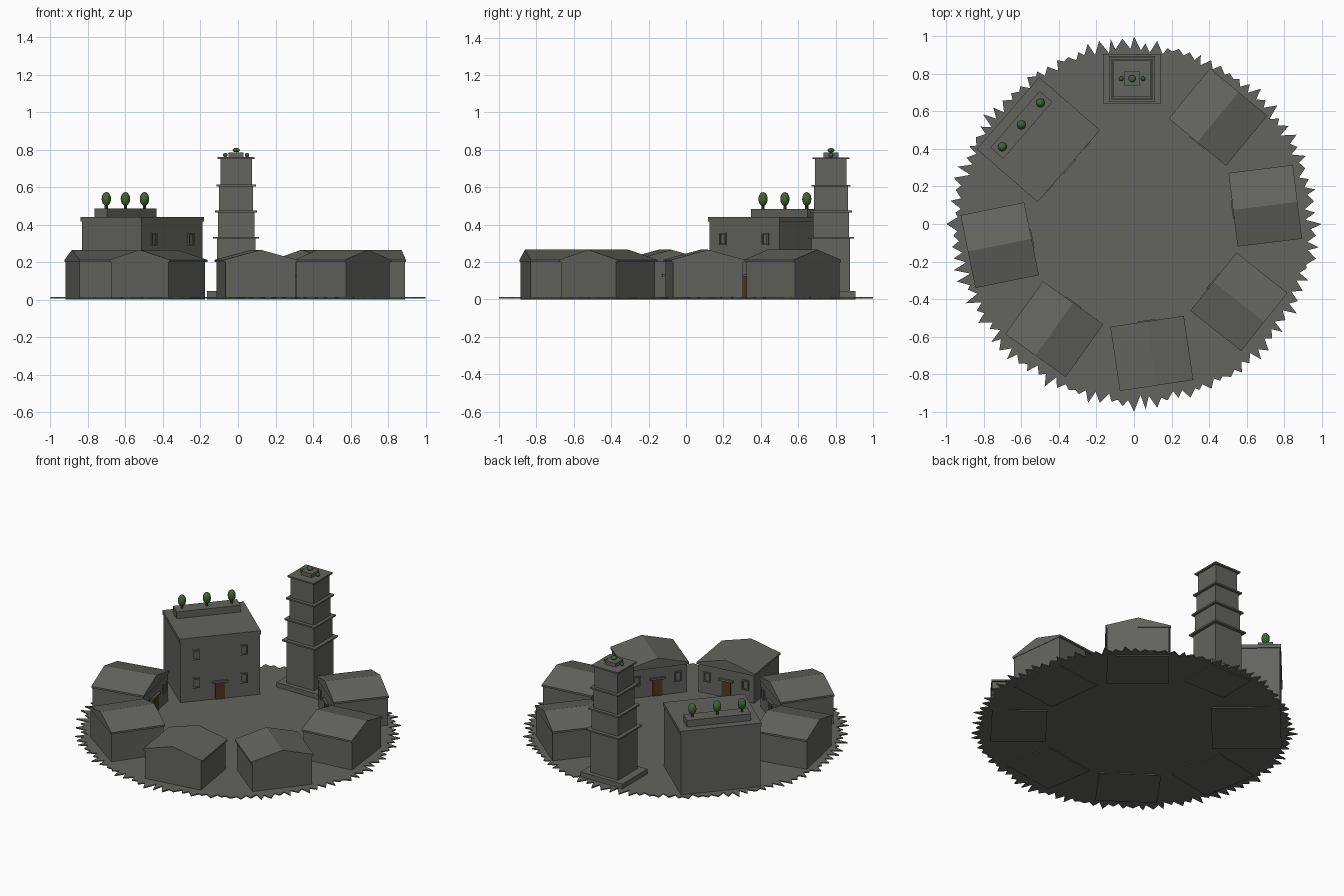
import bpy, bmesh, math, random
from mathutils import Matrix, Vector

if "Cube" in bpy.data.objects:
    bpy.data.objects.remove(bpy.data.objects["Cube"])

random.seed(4)


def material(name, rgb):
    m = bpy.data.materials.new(name)
    m.diffuse_color = (*rgb, 1)
    m.use_nodes = True
    m.node_tree.nodes["Principled BSDF"].inputs["Base Color"].default_value = m.diffuse_color
    return m


STONE = material("grey_stone", (0.125, 0.125, 0.115))
WOOD = material("brown_wood", (0.075, 0.042, 0.012))
LEAF = material("green_leaf", (0.05, 0.125, 0.03))


def finish(name, bm, mat, frame=Matrix()):
    bmesh.ops.recalc_face_normals(bm, faces=bm.faces)
    me = bpy.data.meshes.new(name)
    bm.to_mesh(me)
    bm.free()
    me.materials.append(mat)
    ob = bpy.data.objects.new(name, me)
    ob.matrix_world = frame
    bpy.context.collection.objects.link(ob)
    return ob


def boxes(name, mat, parts, frame=Matrix()):
    """One object from boxes given as (x0, x1, y0, y1, z0, z1)."""
    bm = bmesh.new()
    for x0, x1, y0, y1, z0, z1 in parts:
        m = Matrix.Translation(((x0 + x1) / 2, (y0 + y1) / 2, (z0 + z1) / 2))
        bmesh.ops.create_cube(bm, size=1, matrix=m @ Matrix.Diagonal((x1 - x0, y1 - y0, z1 - z0, 1)))
    return finish(name, bm, mat, frame)


def prism(name, mat, profile, x0, x1, frame):
    """Extrude a (y, z) outline from x0 to x1."""
    bm = bmesh.new()
    f = bm.faces.new([bm.verts.new((x0, y, z)) for y, z in profile])
    r = bmesh.ops.extrude_face_region(bm, geom=[f])
    verts = [v for v in r["geom"] if isinstance(v, bmesh.types.BMVert)]
    bmesh.ops.translate(bm, verts=verts, vec=(x1 - x0, 0, 0))
    return finish(name, bm, mat, frame)


def ball(name, pos, rx, rz, frame=Matrix()):
    bm = bmesh.new()
    m = Matrix.Translation(pos) @ Matrix.Diagonal((rx, rx, rz, 1))
    bmesh.ops.create_uvsphere(bm, u_segments=14, v_segments=10, radius=1, matrix=m)
    for f in bm.faces:
        f.smooth = True
    return finish(name, bm, LEAF, frame)


def window(name, x, y, z, frame):
    """Raised frame on a wall that faces local -x."""
    w, h, t, d = 0.023, 0.033, 0.008, 0.008
    boxes(name, STONE, [(x - d, x, y - w, y - w + t, z - h, z + h),
                        (x - d, x, y + w - t, y + w, z - h, z + h),
                        (x - d, x, y - w, y + w, z + h - t, z + h),
                        (x - d, x, y - w, y + w, z - h, z - h + t)], frame)


def door(name, x, frame):
    boxes(name, WOOD, [(x - 0.006, x, -0.03, 0.03, 0.012, 0.122)], frame)
    boxes(name + "_lintel", STONE, [(x - 0.014, x, -0.05, 0.05, 0.122, 0.135)], frame)


def place(x, y, degrees):
    return Matrix.Translation((x, y, 0)) @ Matrix.Rotation(math.radians(degrees), 4, "Z")


# Ground: thin disc with a ragged saw-tooth rim
bm = bmesh.new()
teeth = 100
rim = []
for i in range(teeth):
    a = 2 * math.pi * i / teeth
    step = 2 * math.pi / teeth
    tip = 1.0 if i % 25 == 0 else random.uniform(0.95, 0.995)
    rim.append((a, tip))
    rim.append((a + step * random.uniform(0.3, 0.7), random.uniform(0.91, 0.945)))
bottom = [bm.verts.new((r * math.cos(a), r * math.sin(a), 0.006)) for a, r in rim]
top = [bm.verts.new((r * math.cos(a), r * math.sin(a), 0.013)) for a, r in rim]
c0, c1 = bm.verts.new((0, 0, 0.006)), bm.verts.new((0, 0, 0.013))
for i in range(len(rim)):
    j = (i + 1) % len(rim)
    bm.faces.new((c1, top[i], top[j]))
    bm.faces.new((c0, bottom[j], bottom[i]))
    bm.faces.new((bottom[i], bottom[j], top[j], top[i]))
finish("ground", bm, STONE)

# Six gabled houses, local +x pointing outwards, door towards the middle
houses = [(0.70, 0.097, 7), (0.448, 0.57, 50.5), (0.559, -0.415, -38.5),
          (0.095, -0.69, -81.5), (-0.425, -0.561, -125.5), (-0.716, -0.113, 191.5)]
for n, spot in enumerate(houses, 1):
    fr = place(*spot)
    boxes(f"house_{n}_walls", STONE, [(-0.165, 0.17, -0.188, 0.188, 0, 0.206)], fr)
    prism(f"house_{n}_roof", STONE,
          [(-0.198, 0.2), (0.198, 0.2), (0.198, 0.212), (0, 0.266), (-0.198, 0.212)],
          -0.173, 0.173, fr)
    door(f"house_{n}_door", -0.165, fr)
    for s in (-1, 1):
        window(f"house_{n}_window_{'left' if s < 0 else 'right'}", -0.165, s * 0.13, 0.125, fr)

# Large flat-roofed hall
fr = place(-0.51, 0.45, 139)
boxes("hall_walls", STONE, [(-0.21, 0.21, -0.248, 0.248, 0, 0.416)], fr)
boxes("hall_roof_slab", STONE, [(-0.215, 0.215, -0.254, 0.254, 0.416, 0.44)], fr)
door("hall_door", -0.21, fr)
for s in (-1, 1):
    for level, z in (("lower", 0.135), ("upper", 0.323)):
        window(f"hall_window_{level}_{'left' if s < 0 else 'right'}", -0.21, s * 0.15, z, fr)

# Roof planter with three small trees
boxes("roof_planter", STONE, [(0.075, 0.165, -0.2, 0.2, 0.44, 0.485)], fr)
for n, y in enumerate((-0.155, 0, 0.155), 1):
    boxes(f"tree_{n}_trunk", WOOD, [(0.114, 0.126, y - 0.006, y + 0.006, 0.485, 0.52)], fr)
    ball(f"tree_{n}_crown", (0.12, y, 0.537), 0.025, 0.037, fr)

# Stepped tower: plinth, four tiers each capped by a thin ledge
fr = place(-0.01, 0.775, 0)
boxes("tower_plinth", STONE, [(-0.155, 0.155, -0.132, 0.132, 0, 0.045)], fr)
z = 0.045
for n, (hw, ledge, ztop) in enumerate([(0.103, 0.122, 0.335), (0.097, 0.112, 0.475),
                                       (0.09, 0.105, 0.613), (0.084, 0.098, 0.76)], 1):
    boxes(f"tower_tier_{n}", STONE, [(-hw, hw, -hw, hw, z, ztop - 0.01)], fr)
    boxes(f"tower_ledge_{n}", STONE, [(-ledge, ledge, -ledge, ledge, ztop - 0.01, ztop)], fr)
    z = ztop

# Planter and shrubs on the tower top
boxes("tower_planter", STONE, [(-0.04, 0.04, -0.04, 0.04, 0.76, 0.785)], fr)
ball("tower_shrub_middle", (0, 0, 0.798), 0.019, 0.012, fr)
for s in (-1, 1):
    ball(f"tower_shrub_{'left' if s < 0 else 'right'}", (s * 0.058, 0, 0.771), 0.012, 0.012, fr)
